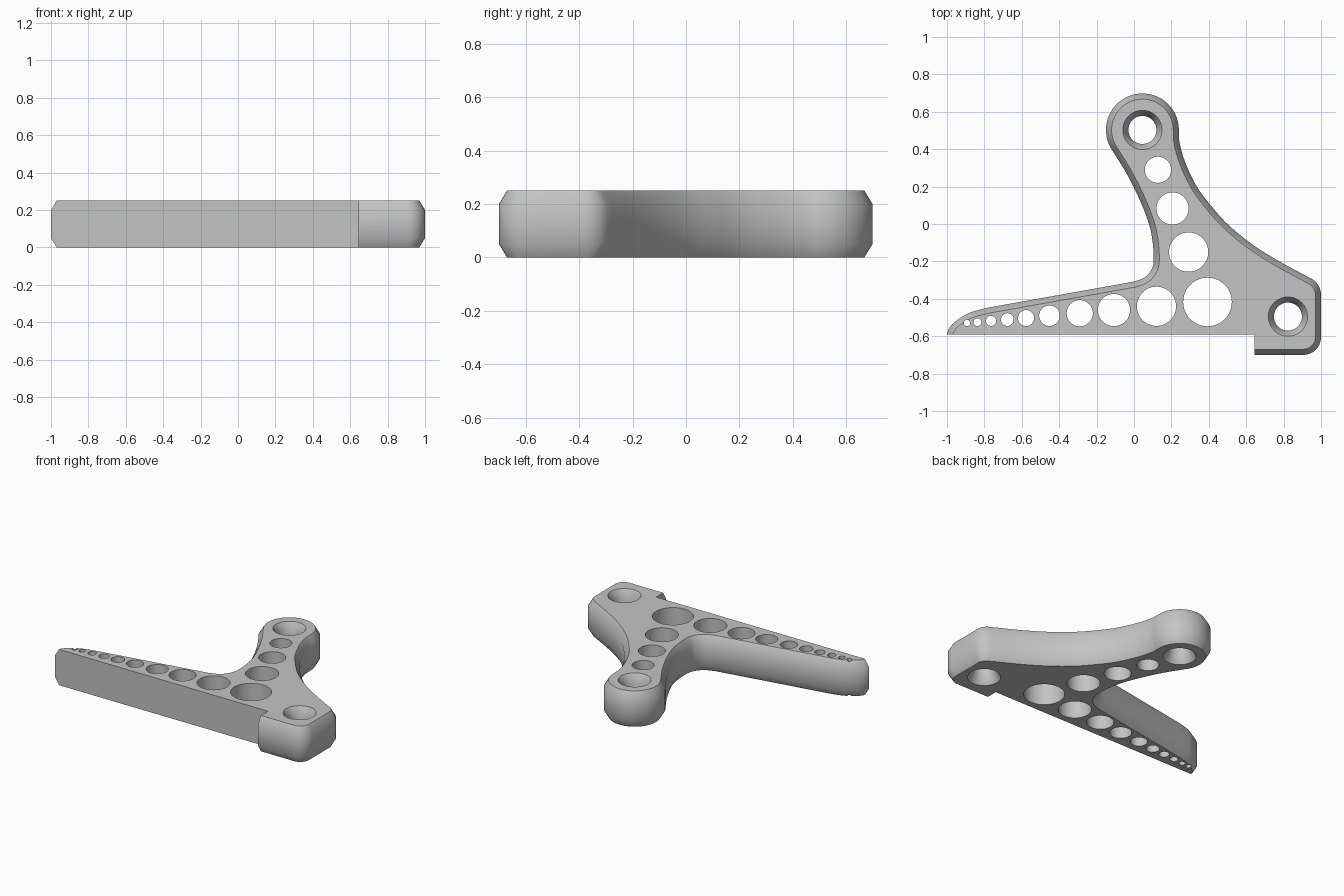
import bpy, bmesh, math
from mathutils import Vector

cube = bpy.data.objects.get("Cube")
if cube:
    bpy.data.objects.remove(cube, do_unlink=True)

HEIGHT, BEVEL_IN, BEVEL_UP = 0.25, 0.03, 0.05

grey = bpy.data.materials.new("light grey")
grey.use_nodes = True
grey.diffuse_color = (0.55, 0.55, 0.55, 1)
grey.node_tree.nodes["Principled BSDF"].inputs["Base Color"].default_value = grey.diffuse_color


def arc(cx, cy, r, a0, a1, n):
    angles = [math.radians(a0 + (a1 - a0) * i / n) for i in range(n + 1)]
    return [Vector((cx + r * math.cos(a), cy + r * math.sin(a))) for a in angles]


def spline(points, steps=6):
    """Smooth curve through the points."""
    p = [Vector(q) for q in points]
    p = [2 * p[0] - p[1]] + p + [2 * p[-1] - p[-2]]
    out = []
    for a, b, c, d in zip(p, p[1:], p[2:], p[3:]):
        for i in range(steps):
            t = i / steps
            out.append(0.5 * (2 * b + (c - a) * t + (2 * a - 5 * b + 4 * c - d) * t ** 2
                              + (3 * b - a - 3 * c + d) * t ** 3))
    return out + [p[-2]]


def inset(points, widths):
    """Move each edge of a counter-clockwise outline inward by its own width."""
    n = len(points)
    normals = []
    for i in range(n):
        d = (points[(i + 1) % n] - points[i]).normalized()
        normals.append(Vector((-d.y, d.x)))
    out = []
    for i in range(n):
        m, k, dm, dk = normals[i - 1], normals[i], widths[i - 1], widths[i]
        det = m.x * k.y - m.y * k.x
        if abs(det) < 0.001:
            out.append(points[i] + k * dk)
        else:
            out.append(points[i] + Vector((dm * k.y - dk * m.y, m.x * dk - k.x * dm)) / det)
    return out


def add_stack(bm, rings):
    """Closed solid from matching (outline, z) rings."""
    layers = [[bm.verts.new((p.x, p.y, z)) for p in pts] for pts, z in rings]
    n = len(layers[0])
    bm.faces.new(layers[0][::-1])
    bm.faces.new(layers[-1])
    for low, high in zip(layers, layers[1:]):
        for i in range(n):
            j = (i + 1) % n
            bm.faces.new((low[i], low[j], high[j], high[i]))


def make_object(name, bm):
    bmesh.ops.recalc_face_normals(bm, faces=bm.faces)
    mesh = bpy.data.meshes.new(name)
    bm.to_mesh(mesh)
    bm.free()
    mesh.materials.append(grey)
    obj = bpy.data.objects.new(name, mesh)
    bpy.context.collection.objects.link(obj)
    return obj


# Outline: straight front edge, stepped foot, curved neck, round head, long tapering arm
head = (0.045, 0.503)
foot = (0.823, -0.495)
outline = [Vector((-1, -0.592)), Vector((0.645, -0.592)), Vector((0.645, -0.7))]
outline += arc(0.905, -0.605, 0.095, 270, 360, 8)
shoulder = arc(0.9, -0.38, 0.1, 0, 58, 6)
head_arc = arc(*head, 0.195, 0, 210, 32)
outline += shoulder[:-1]
outline += spline([shoulder[-1], (0.76, -0.19), (0.62, -0.1), (0.5, 0), (0.41, 0.1),
                   (0.33, 0.21), (0.27, 0.34), (0.243, 0.44), head_arc[0]])[:-1]
outline += head_arc[:-1]
outline += spline([head_arc[-1], (-0.04, 0.27), (0.03, 0.13), (0.08, 0), (0.1, -0.1),
                   (0.105, -0.2), (0.09, -0.25), (0.055, -0.287), (0, -0.308)])
outline += spline([(-0.78, -0.447), (-0.88, -0.475), (-0.96, -0.525), (-0.993, -0.565)], 4)

# Front edge and step stay square; every other edge is chamfered
widths = [0, 0] + [BEVEL_IN] * (len(outline) - 2)
inner = inset(outline, widths)
bm = bmesh.new()
add_stack(bm, [(inner, 0), (outline, BEVEL_UP), (outline, HEIGHT - BEVEL_UP), (inner, HEIGHT)])
bracket = make_object("bracket_body", bm)

# Cutters: plain lightening holes, shrinking along neck and arm
bm = bmesh.new()
holes = [(0.128, 0.29, 0.07), (0.206, 0.083, 0.086), (0.292, -0.15, 0.105),
         (0.393, -0.417, 0.13), (0.12, -0.44, 0.105), (-0.107, -0.46, 0.086),
         (-0.29, -0.477, 0.07), (-0.452, -0.49, 0.055), (-0.577, -0.503, 0.043),
         (-0.677, -0.511, 0.034), (-0.764, -0.518, 0.027), (-0.837, -0.525, 0.021),
         (-0.893, -0.529, 0.017)]
for x, y, r in holes:
    ring = arc(x, y, r, 0, 360, 48)[:-1]
    add_stack(bm, [(ring, -0.1), (ring, HEIGHT + 0.1)])

# Cutters: mounting holes chamfered at both ends
for x, y in (head, foot):
    wide, narrow = (arc(x, y, r, 0, 360, 48)[:-1] for r in (0.135, 0.075))
    add_stack(bm, [(wide, -BEVEL_UP), (narrow, BEVEL_UP),
                   (narrow, HEIGHT - BEVEL_UP), (wide, HEIGHT + BEVEL_UP)])
cutter = make_object("hole_cutters", bm)
cutter.hide_render = True

# Cut the holes, then drop the helper
cut = bracket.modifiers.new("holes", "BOOLEAN")
cut.operation = "DIFFERENCE"
cut.solver = "EXACT"
cut.object = cutter
bpy.ops.object.select_all(action="DESELECT")
bracket.select_set(True)
bpy.context.view_layer.objects.active = bracket
bpy.ops.object.modifier_apply(modifier=cut.name)
bpy.data.objects.remove(cutter, do_unlink=True)
bpy.ops.object.shade_smooth_by_angle(angle=math.radians(35))
